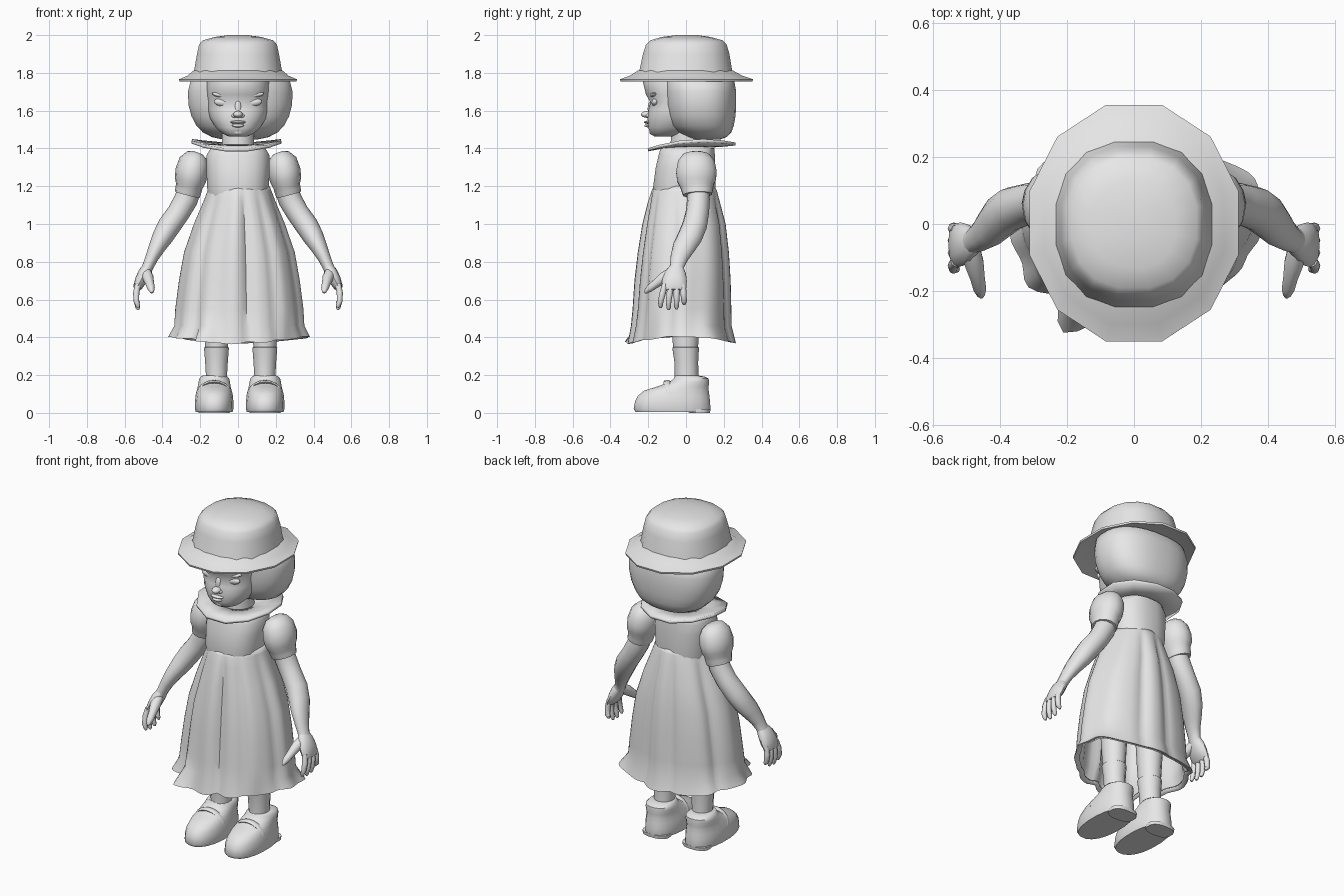
import bpy, bmesh, math
from mathutils import Vector, Matrix

grey = bpy.data.materials.new("plain grey")
grey.diffuse_color = (0.8, 0.8, 0.8, 1)


def finish(bm, name, angle=40, thick=0):
    bmesh.ops.recalc_face_normals(bm, faces=bm.faces[:])
    me = bpy.data.meshes.new(name)
    bm.to_mesh(me)
    bm.free()
    ob = bpy.data.objects.new(name, me)
    bpy.context.collection.objects.link(ob)
    me.materials.append(grey)
    if thick:
        mod = ob.modifiers.new("thickness", 'SOLIDIFY')
        mod.thickness = thick
        mod.offset = 0
    bpy.ops.object.select_all(action='DESELECT')
    ob.select_set(True)
    bpy.context.view_layer.objects.active = ob
    bpy.ops.object.shade_smooth_by_angle(angle=math.radians(angle))
    return ob


def skin(rings, name, caps=True, angle=40, thick=0):
    """Bridge equal-length rings of points."""
    bm = bmesh.new()
    vs = [[bm.verts.new(p) for p in r] for r in rings]
    n = len(vs[0])
    for a, b in zip(vs, vs[1:]):
        for i in range(n):
            j = (i + 1) % n
            bm.faces.new((a[i], a[j], b[j], b[i]))
    if caps:
        bm.faces.new(vs[0][::-1])
        bm.faces.new(vs[-1])
    return finish(bm, name, angle, thick)


def oval(z, rx, yf, yb, n=16, e=2.0, cx=0):
    """Super-ellipse ring at height z, from front yf to back yb."""
    pts = []
    k = math.cos(math.pi / n) ** (2 / e)
    for i in range(n):
        a = 2 * math.pi * (i + 0.5) / n
        c, s = math.cos(a), math.sin(a)
        x = math.copysign(abs(c) ** (2 / e), c) * rx / k
        y = math.copysign(abs(s) ** (2 / e), s) * (yb - yf) / 2 / k
        pts.append(Vector((cx + x, (yf + yb) / 2 + y, z)))
    return pts


def loft(name, prof, n=16, e=2.0, cx=0, caps=True, angle=40):
    return skin([oval(*p, n=n, e=e, cx=cx) for p in prof], name, caps, angle)


def tube(name, path, n=10, s=1, angle=50):
    """Sweep along (x, y, z, radius across, radius in depth)."""
    pts = [Vector((p[0] * s, p[1], p[2])) for p in path]
    rings = []
    for k, p in enumerate(path):
        t = (pts[min(k + 1, len(pts) - 1)] - pts[max(k - 1, 0)]).normalized()
        u = t.cross(Vector((0, 1, 0))).normalized()
        v = u.cross(t)
        rings.append([pts[k] + u * p[3] * math.cos(2 * math.pi * i / n)
                      + v * p[-1] * math.sin(2 * math.pi * i / n) for i in range(n)])
    return skin(rings, name, True, angle)


def blob(name, loc, size, tilt=0):
    bm = bmesh.new()
    m = Matrix.Translation(loc) @ Matrix.Rotation(tilt, 4, 'Y') @ Matrix.Diagonal((*size, 1))
    bmesh.ops.create_uvsphere(bm, u_segments=14, v_segments=8, radius=1, matrix=m)
    return finish(bm, name, 60)


# Hat
loft("hat_crown", [(1.79, .237, -.255, .25), (1.82, .231, -.245, .243), (1.90, .217, -.228, .23),
                   (1.95, .206, -.212, .215), (1.972, .187, -.19, .195), (1.99, .125, -.13, .13),
                   (2.0, .05, -.05, .06)], n=16, e=2.3)
loft("hat_brim", [(1.816, .2, -.22, .22), (1.812, .236, -.255, .25), (1.785, .268, -.298, .298),
                  (1.766, .312, -.35, .355), (1.755, .31, -.347, .352), (1.768, .26, -.29, .295),
                  (1.78, .19, -.2, .2)], n=12, e=2.0)

# Bobbed hair
loft("hair", [(1.447, .09, .05, .18), (1.46, .15, .01, .215), (1.485, .198, -.04, .24),
              (1.52, .232, -.08, .253), (1.57, .258, -.1, .262), (1.63, .274, -.112, .266),
              (1.70, .277, -.117, .266), (1.76, .262, -.12, .255), (1.785, .22, -.12, .22)],
     n=28, e=2.4, cx=.012, angle=50)

# Head and neck
loft("head", [(1.462, .045, -.165, -.06), (1.478, .082, -.188, -.01), (1.51, .118, -.2, .05),
              (1.56, .148, -.203, .1), (1.605, .158, -.198, .1), (1.645, .16, -.188, .1),
              (1.685, .163, -.212, .1), (1.76, .165, -.23, .1), (1.82, .15, -.2, .1)],
     n=24, e=2.3, angle=60)
loft("neck", [(1.37, .088, -.085, .1), (1.45, .084, -.08, .09), (1.53, .085, -.08, .09)])

# Face details
blob("nose_bridge", (0, -.183, 1.61), (.02, .02, .045))
blob("nose_tip", (0, -.205, 1.58), (.026, .034, .018))
blob("upper_lip", (0, -.197, 1.539), (.042, .026, .009))
blob("lower_lip", (0, -.195, 1.521), (.033, .026, .010))
blob("chin", (0, -.168, 1.488), (.04, .026, .02))
for s in (-1, 1):
    blob("nostril", (.02 * s, -.195, 1.573), (.015, .018, .012))
    blob("eye", (.083 * s, -.165, 1.643), (.046, .018, .021), -.15 * s)
    blob("brow", (.086 * s, -.168, 1.68), (.056, .024, .013), -.2 * s)

# Collar: saddle-shaped sheet
rings = []
for k in (0, .5, 1):
    ring = []
    for i in range(12):
        a = 2 * math.pi * (i + .5) / 12
        c, si = math.cos(a), math.sin(a)
        x = c * (.085 + .16 * k) - .008 * k
        y = .005 + .025 * k + si * (.085 + .155 * k)
        ring.append(Vector((x, y, 1.412 + k * k * (.034 * c * c - .006 + .016 * si))))
    rings.append(ring)
skin(rings, "collar", caps=False, thick=.016)

# Bodice
loft("bodice", [(1.14, .155, -.165, .15), (1.19, .163, -.175, .155), (1.30, .168, -.16, .155),
                (1.365, .166, -.145, .153), (1.40, .145, -.135, .15), (1.415, .1, -.1, .12)],
     n=20, e=2.5, angle=50)

# Pleated skirt: folds plus hem corners given as (angle, width, amount)
FOLDS = [(-82, 5, -.11), (-97, 7, .05), (-135, 7, -.09), (-55, 6, -.07), (70, 6, -.08),
         (100, 6, -.08), (150, 7, -.07), (-15, 8, -.06)]
CORNERS = [(28, 13, .12), (143, 12, .06), (-119, 8, .26), (-147, 10, .08), (-175, 12, .05),
           (3, 12, .03), (-42, 14, -.08)]


def bumps(table, deg):
    return sum(h * math.exp(-(((deg - c + 180) % 360 - 180) / w) ** 2) for c, w, h in table)


rings = []
N = 80
for z, rx, yf, yb, amp, flare in [
        (1.20, .155, -.165, .148, 0, 0), (1.17, .166, -.178, .16, .2, 0),
        (1.12, .184, -.19, .172, .6, 0), (1.0, .233, -.214, .202, 1, 0),
        (.85, .284, -.237, .219, 1, .05), (.7, .31, -.254, .228, 1, .1),
        (.55, .329, -.265, .232, .9, .15), (.46, .333, -.275, .234, .8, .3),
        (.385, .355, -.295, .258, .7, 1), (.392, .33, -.27, .235, .7, 1)]:
    ring = []
    for i, p in enumerate(oval(z, rx, yf, yb, n=N, e=2.03, cx=.008)):
        deg = 360 * (i + .5) / N
        a = math.radians(deg)
        k = 1 + amp * (bumps(FOLDS, deg) + .018 * math.cos(8 * a + .6)) + flare * bumps(CORNERS, deg)
        mid = (yf + yb) / 2
        p.x *= k
        p.y = mid + (p.y - mid) * k
        if z < .4:
            p.z += .034 * math.cos(a) ** 2 - .014 - .1 * bumps(FOLDS, deg)
        ring.append(p)
    rings.append(ring)
skin(rings, "skirt", caps=False, angle=45, thick=.009)

for s in (-1, 1):
    # Puffed sleeve with narrow cuff
    tube("sleeve", [(.212, .056, 1.378, .025, .04), (.217, .056, 1.365, .055, .072),
                    (.231, .055, 1.33, .081, .099), (.245, .055, 1.275, .088, .11),
                    (.253, .056, 1.23, .082, .105), (.258, .058, 1.2, .071, .09),
                    (.263, .06, 1.178, .07, .085), (.269, .061, 1.155, .068, .078)], 14, s)
    # Arm
    tube("arm", [(.25, .062, 1.2, .06, .06), (.275, .066, 1.13, .063, .06),
                 (.315, .06, 1.06, .06, .062), (.365, .045, .99, .061, .066),
                 (.40, .02, .93, .055, .066), (.43, -.012, .875, .044, .06),
                 (.457, -.036, .82, .034, .047), (.477, -.048, .775, .03, .038),
                 (.49, -.052, .745, .03, .045)], 12, s)
    # Hand: palm, fingers, thumb
    tube("palm", [(.475, -.048, .775, .026, .036), (.493, -.055, .745, .033, .055),
                  (.513, -.06, .705, .032, .065), (.532, -.064, .665, .024, .066),
                  (.54, -.064, .65, .012, .058)], 12, s)
    for y0, y1, tip in ((-.112, -.134, .556), (-.08, -.092, .545),
                        (-.048, -.05, .549), (-.017, -.01, .572)):
        tube("finger", [(.53, y0, .68, .016), (.539, (y0 + y1) / 2, .635, .0165),
                        (.538, y1, .59, .0145), (.53, y1, tip + .012, .012),
                        (.527, y1, tip, .006)], 8, s)
    tube("thumb", [(.485, -.07, .745, .026), (.477, -.115, .718, .03), (.467, -.158, .685, .023),
                   (.46, -.192, .66, .02), (.456, -.212, .642, .012), (.455, -.219, .636, .005)],
         10, s)

    # Leg and sock
    lx = .128 * s + .014
    loft("leg", [(.34, .06, -.066, .062), (.45, .066, -.075, .068), (.6, .075, -.08, .075),
                 (.85, .08, -.08, .08)], 14, cx=lx)
    loft("sock", [(.15, .056, -.058, .065), (.2, .056, -.058, .064), (.27, .06, -.06, .063),
                  (.345, .066, -.071, .067), (.35, .058, -.064, .06)], 14, cx=lx)
    # Shoe with sole, heel and strap
    cx = .135 * s + .009
    loft("shoe", [(.006, .098, -.268, .127), (.022, .102, -.277, .13), (.06, .102, -.27, .127),
                  (.09, .098, -.255, .124), (.118, .092, -.222, .12), (.14, .087, -.15, .12),
                  (.165, .083, -.085, .122), (.181, .079, -.065, .12), (.192, .07, -.06, .098),
                  (.197, .06, -.056, .07)], 20, 2.3, cx)
    loft("heel", [(0, .082, .015, .127), (.02, .084, .012, .13)], 16, 2.6, cx)
    tube("strap", [(cx + .09 * math.cos(a), -.085 - .015 * math.sin(a),
                    .09 + .075 * math.sin(a), .009, .02)
                   for a in [math.pi * k / 10 for k in range(11)]], 8)
